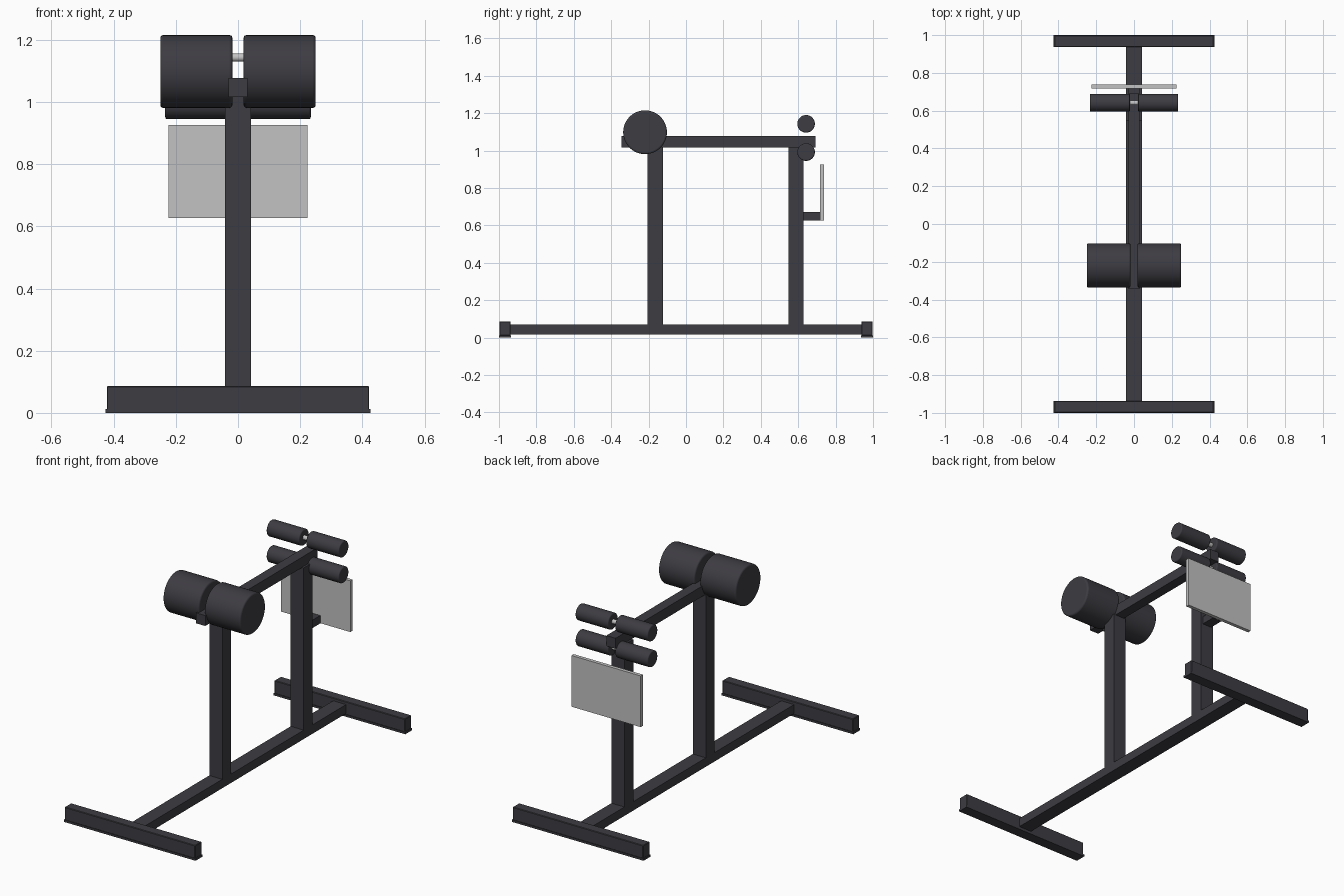
import bpy, math

if "Cube" in bpy.data.objects:
    bpy.data.objects.remove(bpy.data.objects["Cube"])


def material(name, rgb):
    m = bpy.data.materials.new(name)
    m.diffuse_color = (*rgb, 1)
    m.use_nodes = True
    m.node_tree.nodes["Principled BSDF"].inputs["Base Color"].default_value = m.diffuse_color
    return m


DARK = material("charcoal", (0.047, 0.045, 0.054))
GREY = material("light grey", (0.54, 0.54, 0.54))


def bevel(ob, width, segments):
    mod = ob.modifiers.new("bevel", 'BEVEL')
    mod.width = width
    mod.segments = segments
    mod.limit_method = 'ANGLE'
    mod.angle_limit = math.radians(40)


def box(name, x, y, z, mat=DARK, edge=0.0):
    """Box from (min, max) pairs on each axis."""
    ob_loc = [(a + b) / 2 for a, b in (x, y, z)]
    bpy.ops.mesh.primitive_cube_add(size=1, location=ob_loc)
    ob = bpy.context.object
    ob.name = name
    ob.scale = [b - a for a, b in (x, y, z)]
    bpy.ops.object.transform_apply(location=False, rotation=False, scale=True)
    ob.data.materials.append(mat)
    if edge:
        bevel(ob, edge, 1)
    return ob


def cylinder(name, x0, x1, y, z, r, mat=DARK, edge=0.0):
    """Cylinder lying along x."""
    bpy.ops.mesh.primitive_cylinder_add(
        vertices=48, radius=r, depth=x1 - x0,
        location=((x0 + x1) / 2, y, z), rotation=(0, math.pi / 2, 0))
    ob = bpy.context.object
    ob.name = name
    ob.data.materials.append(mat)
    bpy.ops.object.shade_smooth_by_angle(angle=math.radians(35))
    if edge:
        bevel(ob, edge, 3)
    return ob


# Floor frame: long rail and two cross feet on thin rubber strips
box("floor_rail", (-0.042, 0.042), (-0.94, 0.94), (0.018, 0.07))
for side, s in (("front", -1), ("rear", 1)):
    y = sorted((s * 0.938, s * 0.998))
    box(side + "_foot", (-0.422, 0.422), y, (0.01, 0.087), edge=0.003)
    y = sorted((s * 0.936, s * 1.0))
    box(side + "_foot_strip", (-0.426, 0.426), y, (0.0, 0.012))

# Uprights and top beam
box("front_post", (-0.042, 0.042), (-0.205, -0.123), (0.068, 1.018))
box("rear_post", (-0.042, 0.042), (0.547, 0.629), (0.068, 1.018))
box("top_beam", (-0.03, 0.03), (-0.345, 0.693), (1.016, 1.077))

# Foot plate and its bracket
box("plate_bracket", (-0.03, 0.03), (0.627, 0.718), (0.626, 0.672))
box("foot_plate", (-0.224, 0.224), (0.717, 0.738), (0.627, 0.926), GREY)

# Padded rollers, in mirrored pairs
for name, y, z, r, x0, x1, edge in (
        ("thigh_pad", -0.219, 1.098, 0.117, 0.018, 0.25, 0.009),
        ("upper_ankle_roller", 0.642, 1.143, 0.047, 0.022, 0.234, 0.006),
        ("lower_ankle_roller", 0.642, 0.992, 0.047, 0.022, 0.234, 0.006)):
    cylinder(name + "_right", x0, x1, y, z, r, edge=edge)
    cylinder(name + "_left", -x1, -x0, y, z, r, edge=edge)

# Axles of the ankle rollers
cylinder("upper_axle", -0.22, 0.22, 0.642, 1.143, 0.013, GREY)
cylinder("lower_axle", -0.22, 0.22, 0.642, 0.992, 0.013, GREY)
